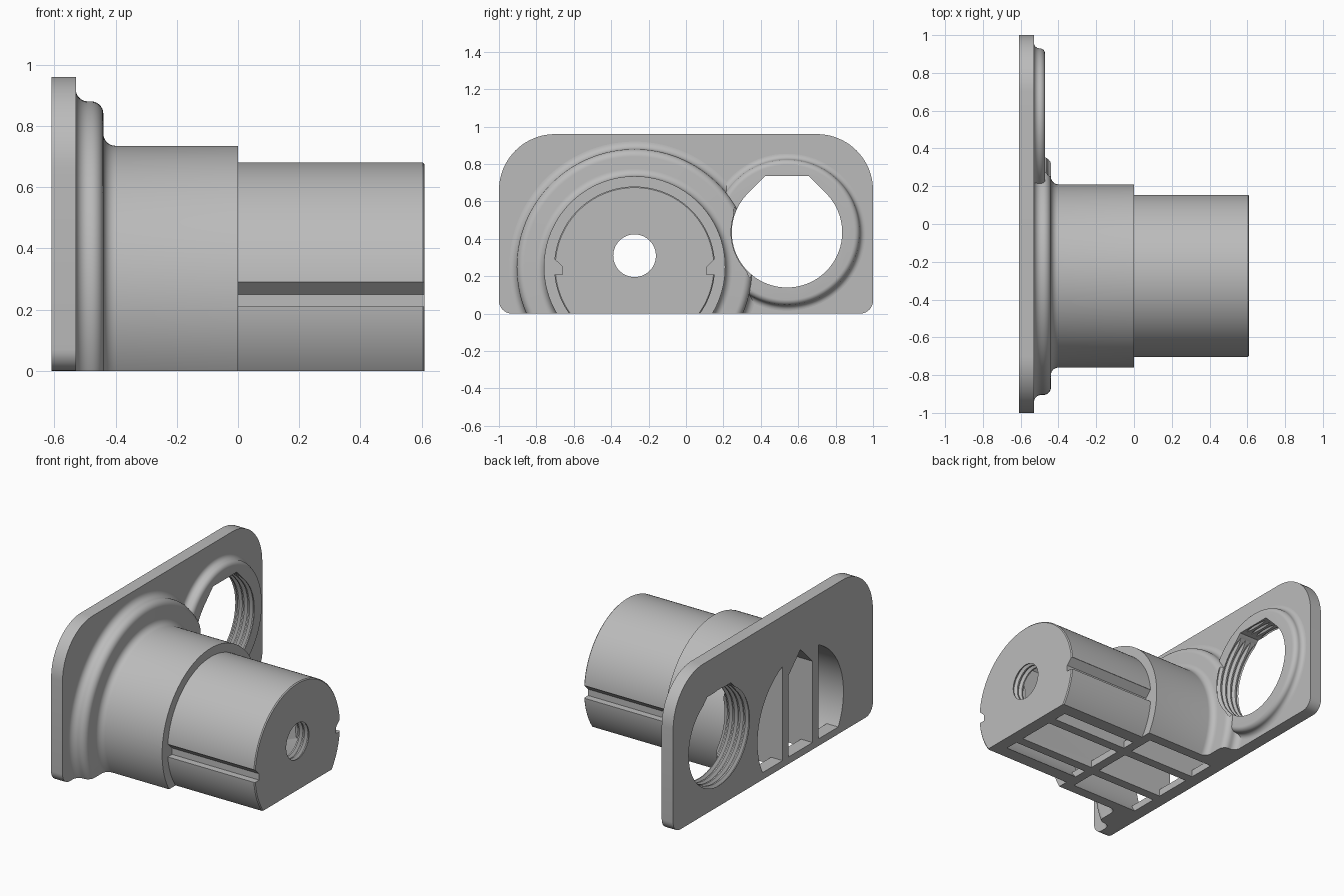
import bpy, bmesh, math

cube = bpy.data.objects.get("Cube")
if cube:
    bpy.data.objects.remove(cube, do_unlink=True)

SHAFT_Y, SHAFT_Z = -0.275, 0.25
HOLE_Y, HOLE_Z = 0.54, 0.435
BORE_Z = 0.31

grey = bpy.data.materials.new("plain grey")
grey.use_nodes = True
grey.diffuse_color = (0.5, 0.5, 0.5, 1)
grey.node_tree.nodes["Principled BSDF"].inputs["Base Color"].default_value = (0.5, 0.5, 0.5, 1)


def finish(name, bm):
    bmesh.ops.recalc_face_normals(bm, faces=bm.faces)
    mesh = bpy.data.meshes.new(name)
    bm.to_mesh(mesh)
    bm.free()
    mesh.materials.append(grey)
    obj = bpy.data.objects.new(name, mesh)
    bpy.context.collection.objects.link(obj)
    return obj


def prism(name, outline, x0, x1, y=0.0, z=0.0):
    """Extrude a (y, z) outline along x."""
    bm = bmesh.new()
    face = bm.faces.new([bm.verts.new((x0, y + u, z + v)) for u, v in outline])
    new = bmesh.ops.extrude_face_region(bm, geom=[face])["geom"]
    bmesh.ops.translate(bm, vec=(x1 - x0, 0, 0),
                        verts=[g for g in new if isinstance(g, bmesh.types.BMVert)])
    return finish(name, bm)


def lathe(name, profile, y, z, steps=128):
    """Turn an (x, radius) profile around an axis along x, with flat caps."""
    bm = bmesh.new()
    rings = []
    for x, r in profile:
        rings.append([bm.verts.new((x, y + r * math.cos(math.tau * i / steps),
                                    z + r * math.sin(math.tau * i / steps)))
                      for i in range(steps)])
    for a, b in zip(rings, rings[1:]):
        for i in range(steps):
            j = (i + 1) % steps
            bm.faces.new((a[i], a[j], b[j], b[i]))
    bm.faces.new(rings[0])
    bm.faces.new(rings[-1])
    return finish(name, bm)


def box(name, x0, x1, y0, y1, z0, z1):
    return prism(name, [(y0, z0), (y1, z0), (y1, z1), (y0, z1)], x0, x1)


def arc(cx, cy, r, start, end, n=8):
    """Points on an arc, angles in degrees."""
    return [(cx + r * math.cos(math.radians(start + (end - start) * i / n)),
             cy + r * math.sin(math.radians(start + (end - start) * i / n)))
            for i in range(n + 1)]


def combine(target, tool, operation):
    mod = target.modifiers.new("combine", 'BOOLEAN')
    mod.operation, mod.solver, mod.object = operation, 'EXACT', tool
    bpy.context.view_layer.objects.active = target
    bpy.ops.object.modifier_apply(modifier=mod.name)
    bpy.data.objects.remove(tool, do_unlink=True)


def thread(name, x0, x1, r, depth, turns, y, z):
    """Cutter with ring grooves like a screw thread."""
    pitch = (x1 - x0) / turns
    profile = []
    for i in range(turns):
        x = x0 + i * pitch
        profile += [(x, r), (x + pitch * 0.25, r), (x + pitch * 0.55, r + depth),
                    (x + pitch * 0.7, r + depth)]
    return lathe(name, profile + [(x1, r)], y, z, 96)


# Mounting plate with large top and small bottom corners
body = prism("flanged_housing",
             arc(0.7, 0.66, 0.3, 0, 90, 20) + arc(-0.7, 0.66, 0.3, 90, 180, 20)
             + arc(-0.93, 0.07, 0.07, 180, 270) + arc(0.93, 0.07, 0.07, 270, 360),
             -0.61, -0.53)

# Stepped shaft with a rounded flange
shaft = lathe("shaft",
              [(-0.57, 0.67)] + arc(-0.49, 0.67, 0.04, 180, 270)
              + arc(-0.48, 0.59, 0.04, 90, 0) + arc(-0.4, 0.525, 0.04, 180, 270)
              + [(0, 0.485), (0, 0.43), (0.604, 0.43), (0.61, 0.424)],
              SHAFT_Y, SHAFT_Z)
combine(body, shaft, 'UNION')

# Rounded collar around the side opening
collar = lathe("collar",
               [(-0.57, 0.42)] + arc(-0.5, 0.42, 0.03, 180, 270)
               + arc(-0.5, 0.36, 0.03, 90, 0),
               HOLE_Y, HOLE_Z)
combine(body, collar, 'UNION')

# Flat underside
combine(body, box("underside", -1, 1, -1.2, 1.2, -0.6, 0), 'DIFFERENCE')

# Hollow bays: a peaked middle one and two rounded outer ones
for r, x0, x1 in ((0.43, -0.7, -0.06), (0.365, -0.1, 0.53)):
    middle = [(-0.12, -0.27), (0.12, -0.27), (0.12, r - 0.12), (0, r), (-0.12, r - 0.12)]
    combine(body, prism("middle_bay", middle, x0, x1, SHAFT_Y, SHAFT_Z), 'DIFFERENCE')
    low = math.degrees(math.asin(-0.27 / r))
    high = math.degrees(math.acos(0.18 / r))
    for side in (-1, 1):
        outline = [(0.18, -0.27)] + arc(0, 0, r, low, high, 32)
        outline = [(side * u, v) for u, v in outline]
        combine(body, prism("outer_bay", outline, x0, x1, SHAFT_Y, SHAFT_Z), 'DIFFERENCE')

# Low cross bars under the bays
for x0, x1, half in ((-0.61, -0.53, 0.39), (-0.06, -0.001, 0.39)):
    combine(body, box("cross_bar", x0, x1, SHAFT_Y - half, SHAFT_Y + half, 0, 0.045), 'UNION')

# Key grooves along both sides of the shaft
for side in (-1, 1):
    groove = [(0.385, -0.04), (0.385, 0), (0.426, 0.04), (0.5, 0.04), (0.5, -0.04)]
    combine(body, prism("groove", [(side * u, v) for u, v in groove], 0, 0.7,
                        SHAFT_Y, SHAFT_Z), 'DIFFERENCE')

# Threaded side opening with a flat-topped arch
combine(body, thread("side_thread", -0.625, -0.4, 0.295, 0.018, 6, HOLE_Y, HOLE_Z), 'DIFFERENCE')
arch = [(-0.2, 0), (0.2, 0), (0.209, 0.209), (0.118, 0.3), (-0.118, 0.3), (-0.209, 0.209)]
combine(body, prism("arch", arch, -0.7, -0.4, HOLE_Y, HOLE_Z), 'DIFFERENCE')

# Threaded bore in the shaft end
combine(body, thread("bore_thread", 0.5, 0.64, 0.114, 0.018, 4, SHAFT_Y, BORE_Z), 'DIFFERENCE')

bpy.ops.object.select_all(action='DESELECT')
body.select_set(True)
bpy.context.view_layer.objects.active = body
bpy.ops.object.shade_smooth_by_angle(angle=math.radians(25))
